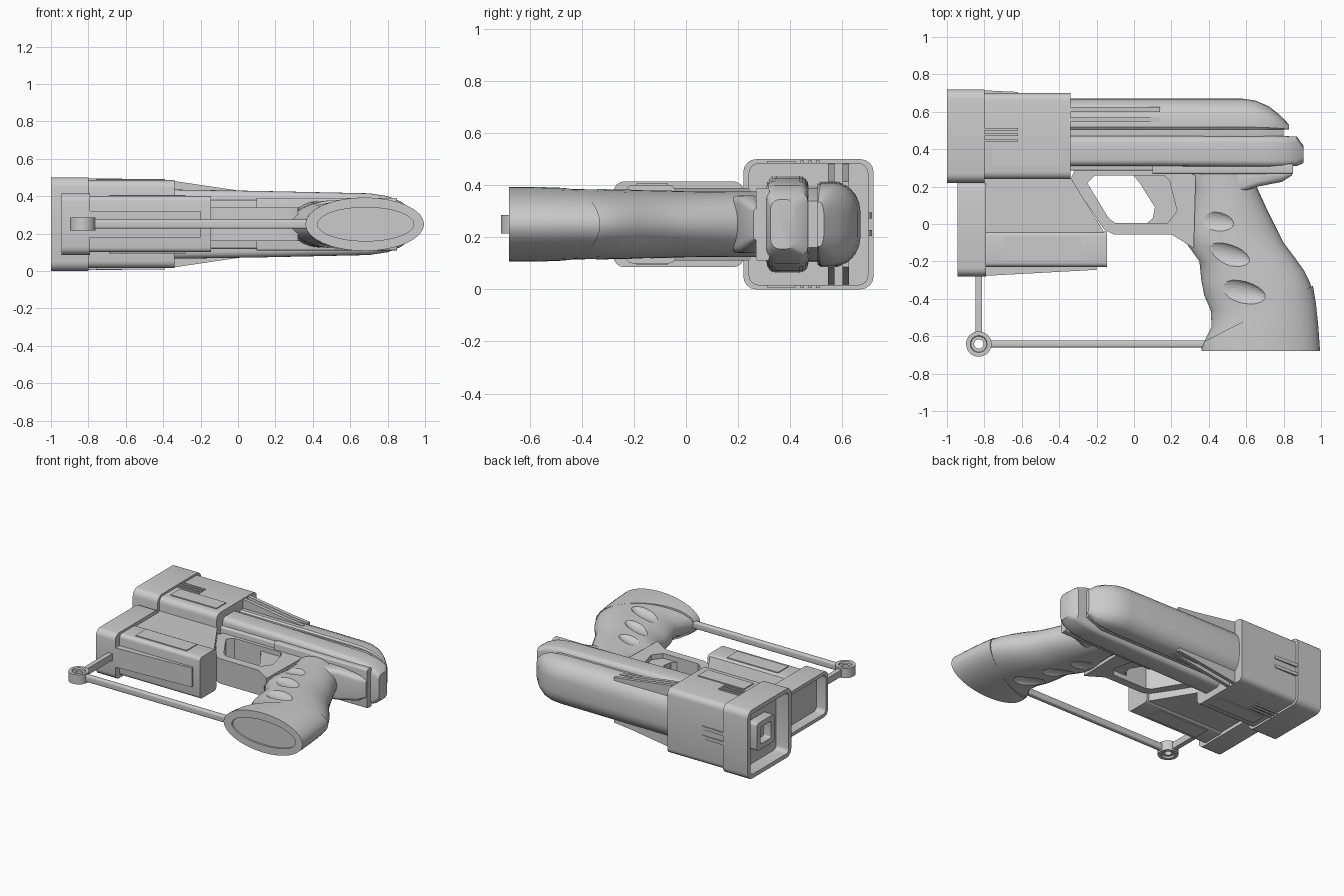
import bpy, bmesh, math
from mathutils import Matrix, Vector

if "Cube" in bpy.data.objects:
    bpy.data.objects.remove(bpy.data.objects["Cube"])

ZC = 0.25  # mid-plane of the whole body


def loft(name, rings, closed=False, angle=35):
    """Skin matching rings of points; cap the ends, or join last to first."""
    bm = bmesh.new()
    vs = [[bm.verts.new(p) for p in r] for r in rings]
    n = len(vs[0])
    pairs = list(zip(vs, vs[1:])) + ([(vs[-1], vs[0])] if closed else [])
    for a, b in pairs:
        for i in range(n):
            j = (i + 1) % n
            bm.faces.new((a[i], a[j], b[j], b[i]))
    if not closed:
        bm.faces.new(vs[0])
        bm.faces.new(vs[-1])
    bmesh.ops.recalc_face_normals(bm, faces=bm.faces)
    me = bpy.data.meshes.new(name)
    bm.to_mesh(me)
    bm.free()
    ob = bpy.data.objects.new(name, me)
    bpy.context.collection.objects.link(ob)
    bpy.ops.object.select_all(action='DESELECT')
    ob.select_set(True)
    bpy.context.view_layer.objects.active = ob
    bpy.ops.object.shade_smooth_by_angle(angle=math.radians(angle))
    return ob


def rrect(x, y0, y1, hz, r=0.03, n=4):
    """Rounded rectangle across the body at x."""
    pts = []
    for k, (cy, cz) in enumerate([(y1 - r, hz - r), (y0 + r, hz - r), (y0 + r, r - hz), (y1 - r, r - hz)]):
        for i in range(n + 1):
            a = math.pi / 2 * (k + i / n)
            pts.append((x, cy + r * math.cos(a), ZC + cz + r * math.sin(a)))
    return pts


def bar(name, x0, x1, y0, y1, hz, r=0.01):
    return loft(name, [rrect(x0, y0, y1, hz, r), rrect(x1, y0, y1, hz, r)])


def prism(name, pts, z0, z1):
    return loft(name, [[(x, y, z) for x, y in pts] for z in (z0, z1)])


def plate(name, x0, x1, y0, y1, z0, z1):
    return prism(name, [(x0, y0), (x1, y0), (x1, y1), (x0, y1)], z0, z1)


def dome(x, y0, y1, hz):
    """Slide cross-section with a rounded top."""
    h = y1 - y0
    half = [(0, .94), (.08, 1), (.45, 1), (.7, .9), (.88, .7), (.97, .5), (1, .3)]
    return [(x, y0 + h * a, ZC + hz * b) for a, b in half] + \
           [(x, y0 + h * a, ZC - hz * b) for a, b in reversed(half)]


def oval(fx, fy, bx, by, hz, n=32):
    """Grip cross-section from a front point to a back point."""
    f, b = Vector((fx, fy, ZC)), Vector((bx, by, ZC))
    return [(f + b) / 2 + (b - f) / 2 * math.cos(t) + Vector((0, 0, hz * math.sin(t)))
            for t in (2 * math.pi * i / n for i in range(n))]


# muzzle shroud and lower front frame, both with recessed mouths
loft("muzzle_shroud", [rrect(-.80, .22, .72, .25, .05), rrect(-1, .22, .72, .25, .05),
                       rrect(-1, .25, .69, .22, .03), rrect(-.90, .25, .69, .22, .03)])
loft("barrel_mouth", [rrect(-.89, .37, .57, .10, .02), rrect(-.97, .37, .57, .10, .02),
                      rrect(-.97, .41, .53, .06, .01), rrect(-.91, .41, .53, .06, .01)])
loft("lower_front_frame", [rrect(-.79, -.28, .225, .165, .045), rrect(-.945, -.28, .225, .165, .045),
                           rrect(-.945, -.255, .20, .14, .03), rrect(-.87, -.255, .20, .14, .03)])

# main body block and lower block
bar("body_block", -.81, -.34, .24, .70, .235, .04)
bar("lower_block", -.81, -.145, -.23, -.04, .15, .025)
prism("lower_bridge", [(-.81, .25), (-.34, .25), (-.15, -.06), (-.81, -.06)], ZC - .14, ZC + .14)
prism("lower_keel", [(-.81, -.2), (-.2, -.2), (-.2, -.245), (-.81, -.278)], ZC - .07, ZC + .07)

# side details, mirrored on both faces
for side, s in (("left", 1), ("right", -1)):
    plate("body_panel_" + side, -.76, -.39, .31, .42, ZC + s * .22, ZC + s * .242)
    plate("lower_panel_" + side, -.69, -.28, -.19, -.07, ZC + s * .14, ZC + s * .156)
    for i in range(3):
        y = .44 + i * .03
        plate(f"vent_rib_{side}_{i}", -.80, -.62, y, y + .013, ZC + s * .22, ZC + s * .244)
    for i, (y0, y1) in enumerate([(.545, .57), (.60, .625)]):
        prof = [(-.35, .14), (-.35, .232), (0, .18), (.14, .165), (.14, .14)]
        loft(f"side_fin_{side}_{i}", [[(x, y, ZC + s * z) for x, z in prof] for y in (y0, y1)])
    prism("top_fin_" + side, [(-.81, .69), (-.81, .715), (-.62, .706), (-.62, .69)],
          ZC + s * .022, ZC + s * .045)

# upper and lower slide with a recessed groove between
loft("upper_slide", [dome(x, .505, y, h) for x, y, h in
                     [(-.35, .67, .165), (.58, .67, .16), (.65, .66, .157), (.72, .63, .147),
                      (.78, .583, .125), (.83, .53, .085)]])
loft("slide_groove_core", [rrect(-.35, .45, .53, .145, .02), rrect(.68, .45, .53, .14, .02),
                           rrect(.80, .45, .52, .09, .02)])
loft("lower_slide", [rrect(x, y0, y1, h, .035) for x, y0, y1, h in
                     [(-.35, .31, .47, .185), (.1, .31, .47, .178), (.70, .305, .47, .165),
                      (.80, .305, .47, .15), (.87, .31, .468, .122), (.905, .325, .42, .095)]])
bar("front_rail", -.35, .12, .285, .33, .13)
bar("rear_rail", .10, .85, .268, .32, .14)
loft("grip_tail", [rrect(.55, .16, .29, .11, .03), rrect(.66, .20, .29, .11, .03),
                   rrect(.79, .225, .29, .09, .03), rrect(.845, .26, .29, .06, .01)])

# trigger guard and trigger
inner = [(-.25, .22), (-.21, .26), (.16, .26), (.19, .23), (.23, .07), (.18, .005), (-.10, .005), (-.135, .03)]
outer = [(-.34, .24), (-.31, .30), (.22, .30), (.33, .26), (.32, -.13), (.20, -.055), (-.11, -.055), (-.16, -.03)]
loft("trigger_guard", [[(x, y, ZC + z) for x, y in p] for p, z in
                       [(outer, .09), (inner, .09), (inner, -.09), (outer, -.09)]], closed=True)
prism("trigger", [(-.01, .27), (.2, .27), (.25, .07), (.19, -.01), (.05, -.01), (.10, .03), (.112, .09), (.03, .22)],
      ZC - .055, ZC + .055)

# grip with finger scoops cut from both sides
grip = loft("grip", [oval(*s) for s in [
    (.27, .29, .61, .29, .125), (.30, .17, .66, .19, .125), (.295, .06, .71, .08, .126),
    (.275, -.04, .76, -.02, .128), (.285, -.11, .80, -.10, .13), (.35, -.20, .86, -.18, .132),
    (.36, -.30, .91, -.25, .134), (.375, -.38, .94, -.31, .135), (.41, -.46, .96, -.38, .136),
    (.415, -.55, .972, -.48, .137), (.38, -.62, .98, -.58, .137), (.37, -.66, .98, -.65, .137)]])
bm = bmesh.new()
for x, y, turn in [(.39, .02, -8), (.47, -.16, -14), (.55, -.36, -12)]:
    for s in (1, -1):
        m = Matrix.Translation((x, y, ZC + s * .145)) @ Matrix.Rotation(math.radians(turn), 4, 'Z') \
            @ Matrix.Diagonal((.16, .065, .045, 1))
        bmesh.ops.create_uvsphere(bm, u_segments=24, v_segments=12, radius=1, matrix=m)
me = bpy.data.meshes.new("finger_cutter")
bm.to_mesh(me)
bm.free()
cutter = bpy.data.objects.new("finger_cutter", me)
bpy.context.collection.objects.link(cutter)
cutter.hide_render = True
cutter.hide_viewport = True
cutter.display_type = 'WIRE'
mod = grip.modifiers.new("finger_scoops", 'BOOLEAN')
mod.operation = 'DIFFERENCE'
mod.solver = 'EXACT'
mod.object = cutter

# butt cap with an inset oval underneath
loft("butt_cap", [oval(*s) for s in [
    (.372, -.63, .957, -.33, .14), (.366, -.645, .972, -.42, .142), (.362, -.66, .985, -.54, .143),
    (.36, -.68, .995, -.68, .143), (.425, -.68, .94, -.68, .09), (.425, -.667, .94, -.667, .09)]])

# lanyard ring and guard rods
rx, ry = -.83, -.642


def circle(r, z):
    return [(rx + r * math.cos(a), ry + r * math.sin(a), z) for a in (2 * math.pi * i / 32 for i in range(32))]


loft("corner_ring", [circle(.068, ZC + .035), circle(.045, ZC + .035), circle(.042, ZC + .022),
                     circle(.025, ZC + .022), circle(.025, ZC - .022), circle(.042, ZC - .022),
                     circle(.045, ZC - .035), circle(.068, ZC - .035)], closed=True)
bar("lower_rod", -.775, .42, ry - .018, ry + .018, .024, .01)
plate("front_rod", rx - .017, rx + .017, -.585, -.26, ZC - .024, ZC + .024)
